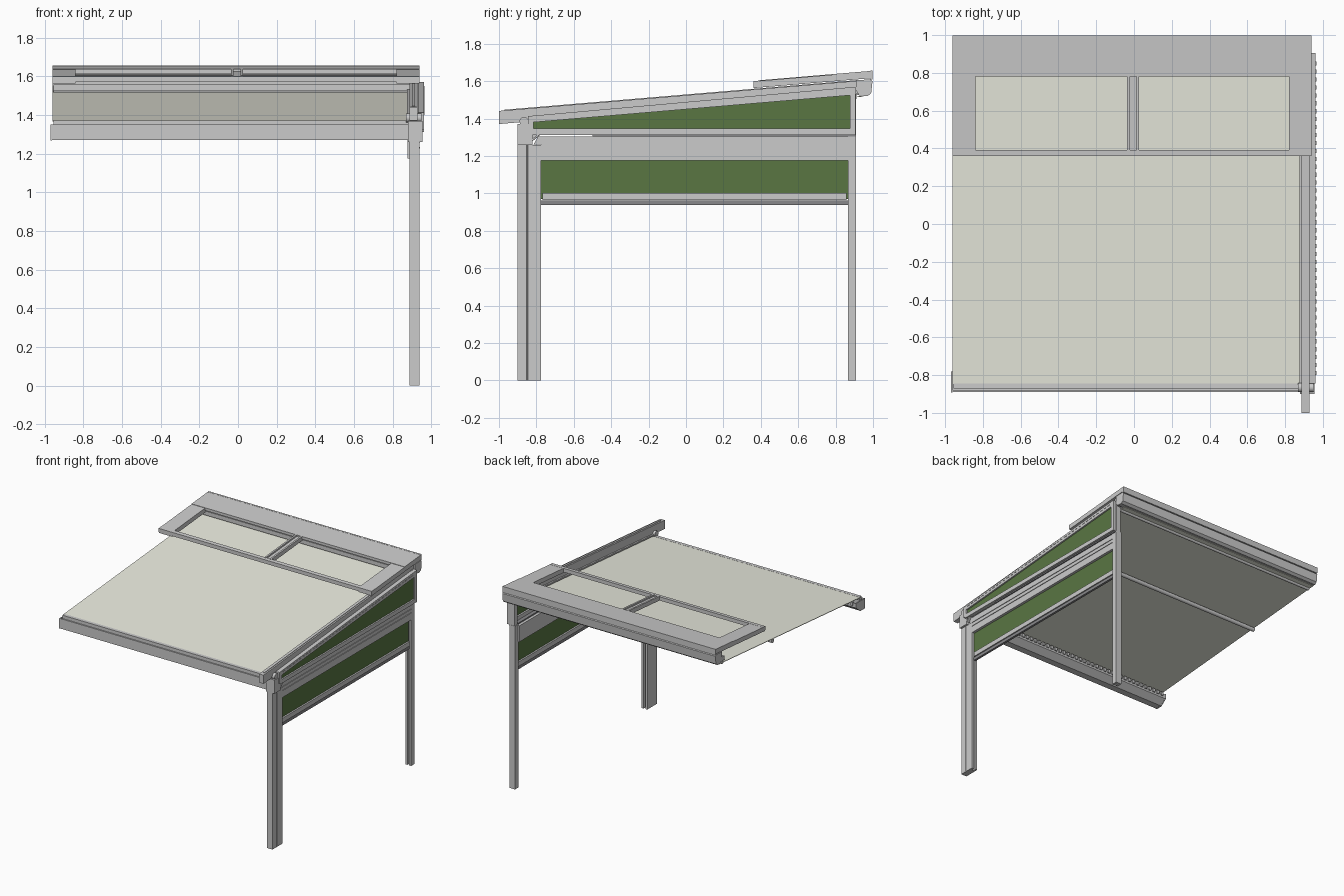
import bpy, bmesh
from mathutils import Vector

S = 0.084  # roof slope


def mat(name, col):
    m = bpy.data.materials.new(name)
    m.diffuse_color = (*col, 1)
    return m


CREAM = mat("cream_fabric", (0.83, 0.84, 0.74))
GREEN = mat("green_fabric", (0.10, 0.18, 0.055))
DARK = mat("dark_trim", (0.25, 0.25, 0.26))


def prism(name, pts, a, b, axis="x", m=None):
    """Extrude a 2D outline between a and b: (y,z) along x, (x,z) along y, (x,y) along z."""
    def at(p, t):
        return {"x": (t, *p), "y": (p[0], t, p[1]), "z": (*p, t)}[axis]
    bm = bmesh.new()
    lo = [bm.verts.new(at(p, a)) for p in pts]
    hi = [bm.verts.new(at(p, b)) for p in pts]
    n = len(pts)
    bm.faces.new(lo)
    bm.faces.new(hi[::-1])
    for i in range(n):
        j = (i + 1) % n
        bm.faces.new((lo[j], lo[i], hi[i], hi[j]))
    bmesh.ops.recalc_face_normals(bm, faces=bm.faces)
    me = bpy.data.meshes.new(name)
    bm.to_mesh(me)
    bm.free()
    ob = bpy.data.objects.new(name, me)
    bpy.context.collection.objects.link(ob)
    if m:
        me.materials.append(m)
    return ob


def box(name, x0, x1, y0, y1, z0, z1, m=None):
    return prism(name, [(y0, z0), (y1, z0), (y1, z1), (y0, z1)], x0, x1, "x", m)


def sloped(name, x0, x1, y0, y1, base, thick, m=None):
    """Slab parallel to the roof; base is its underside height at y = 0."""
    za, zb = base + S * y0, base + S * y1
    return prism(name, [(y0, za), (y1, zb), (y1, zb + thick), (y0, za + thick)], x0, x1, "x", m)


def tube(name, x0, x1, y, z, r):
    bpy.ops.mesh.primitive_cylinder_add(vertices=24, radius=r, depth=x1 - x0,
                                        location=((x0 + x1) / 2, y, z), rotation=(0, 1.570796, 0))
    ob = bpy.context.object
    ob.name = name
    bpy.ops.object.shade_smooth_by_angle()
    return ob


# roof fabric and its support tube
sloped("roof_fabric", -0.96, 0.89, -0.85, 0.95, 1.438, 0.004, CREAM)
tube("fabric_support_tube", -0.955, 0.89, 0.26, 1.442, 0.016)

# side guide rail, with a groove line on its top
sloped("guide_rail", 0.888, 0.928, -1.0, 0.93, 1.455, 0.07)
sloped("guide_rail_cap", 0.900, 0.916, -0.97, 0.93, 1.525, 0.004)
sloped("guide_rail_lip", 0.875, 0.89, -0.85, 0.93, 1.448, 0.012)

# open front gutter
prism("front_gutter", [(-0.89, 1.35), (-0.89, 1.27), (-0.835, 1.27), (-0.785, 1.31), (-0.785, 1.345),
                       (-0.793, 1.345), (-0.793, 1.315), (-0.838, 1.28), (-0.88, 1.28), (-0.88, 1.35)],
      -0.968, 0.955)
prism("gutter_end_cap", [(-0.892, 1.35), (-0.892, 1.268), (-0.835, 1.268), (-0.782, 1.31), (-0.782, 1.35)],
      -0.97, -0.962)
box("front_pull_bar", -0.955, 0.89, -0.872, -0.845, 1.345, 1.372)
for i in range(46):
    x = -0.94 + i * 0.04
    box("gutter_tooth", x, x + 0.022, -0.80, -0.775, 1.325, 1.352)

# corner bracket and roller end at the front right
box("corner_bracket", 0.88, 0.955, -0.90, -0.82, 1.26, 1.37)
tube("corner_roller", 0.868, 0.95, -0.866, 1.385, 0.024)

# rear roller box
prism("rear_roller_box", [(0.91, 1.55), (0.925, 1.525), (0.97, 1.52), (0.99, 1.535), (0.997, 1.60),
                          (0.985, 1.61), (0.91, 1.605)], -0.96, 0.94)
box("rear_box_lip", -0.955, 0.90, 0.875, 0.912, 1.525, 1.558)
tube("fabric_roller", -0.955, 0.89, 0.90, 1.512, 0.012)

# skylight frame above the fabric
for n, a, b in (("left", -0.96, -0.84), ("right", 0.82, 0.94)):
    sloped("skylight_side_" + n, a, b, 0.362, 0.992, 1.533, 0.036)
sloped("skylight_front_rail", -0.96, 0.94, 0.36, 0.392, 1.540, 0.030)
sloped("skylight_rear_panel", -0.96, 0.94, 0.78, 0.994, 1.550, 0.022)
sloped("skylight_rear_flashing", -0.96, 0.94, 0.984, 0.997, 1.525, 0.048)
sloped("skylight_mullion", -0.036, 0.026, 0.385, 0.79, 1.538, 0.022)
for x in (-0.036, 0.012):
    sloped("mullion_rib", x, x + 0.014, 0.385, 0.79, 1.56, 0.012)

# front post: square tube joined with a grooved screen guide
prism("front_post", [(0.888, -0.90), (0.938, -0.90), (0.938, -0.852), (0.934, -0.848), (0.938, -0.844),
                     (0.938, -0.775), (0.92, -0.775), (0.92, -0.80), (0.906, -0.80), (0.906, -0.775),
                     (0.888, -0.775)], 0, 1.26, "z")
# rear post with a matching groove
prism("rear_post", [(0.888, 0.91), (0.938, 0.91), (0.938, 0.865), (0.92, 0.865), (0.92, 0.885),
                    (0.906, 0.885), (0.906, 0.865), (0.888, 0.865)], 0, 1.315, "z")
box("rear_post_top", 0.892, 0.934, 0.87, 0.908, 1.31, 1.57)

# side screen cassette
prism("screen_cassette", [(-0.815, 1.262), (-0.775, 1.262), (-0.775, 1.175), (0.868, 1.175),
                          (0.868, 1.305), (-0.79, 1.305)], 0.878, 0.936)
for z in (1.228, 1.258):
    box("cassette_ridge", 0.93, 0.941, -0.775, 0.868, z, z + 0.006)
box("cassette_seal", 0.90, 0.945, -0.5, 0.905, 1.303, 1.315, DARK)

# side screen cloth and weight bar
box("side_screen", 0.911, 0.915, -0.776, 0.866, 0.97, 1.18, GREEN)
box("screen_weight_bar", 0.898, 0.928, -0.766, 0.858, 0.965, 1.002)
box("weight_bar_seal", 0.904, 0.922, -0.775, 0.865, 0.938, 0.962, DARK)

# triangular side infill
prism("triangle_cloth", [(-0.83, 1.335), (0.89, 1.335), (0.89, 1.54), (-0.83, 1.395)],
      0.944, 0.95, "x", GREEN)
box("triangle_bottom_bar", 0.93, 0.962, -0.83, 0.905, 1.313, 1.346)
box("triangle_rear_bar", 0.93, 0.962, 0.876, 0.905, 1.313, 1.566)
box("triangle_front_bar", 0.93, 0.962, -0.845, -0.815, 1.322, 1.412)
prism("triangle_top_bar", [(-0.845, 1.378), (0.905, 1.527), (0.905, 1.57), (-0.845, 1.413)], 0.93, 0.962)
for i in range(40):
    y = -0.80 + i * 0.042
    z = 1.397 + 0.0868 * (y + 0.845)
    box("top_bar_notch", 0.96, 0.965, y, y + 0.022, z, z + 0.006)
